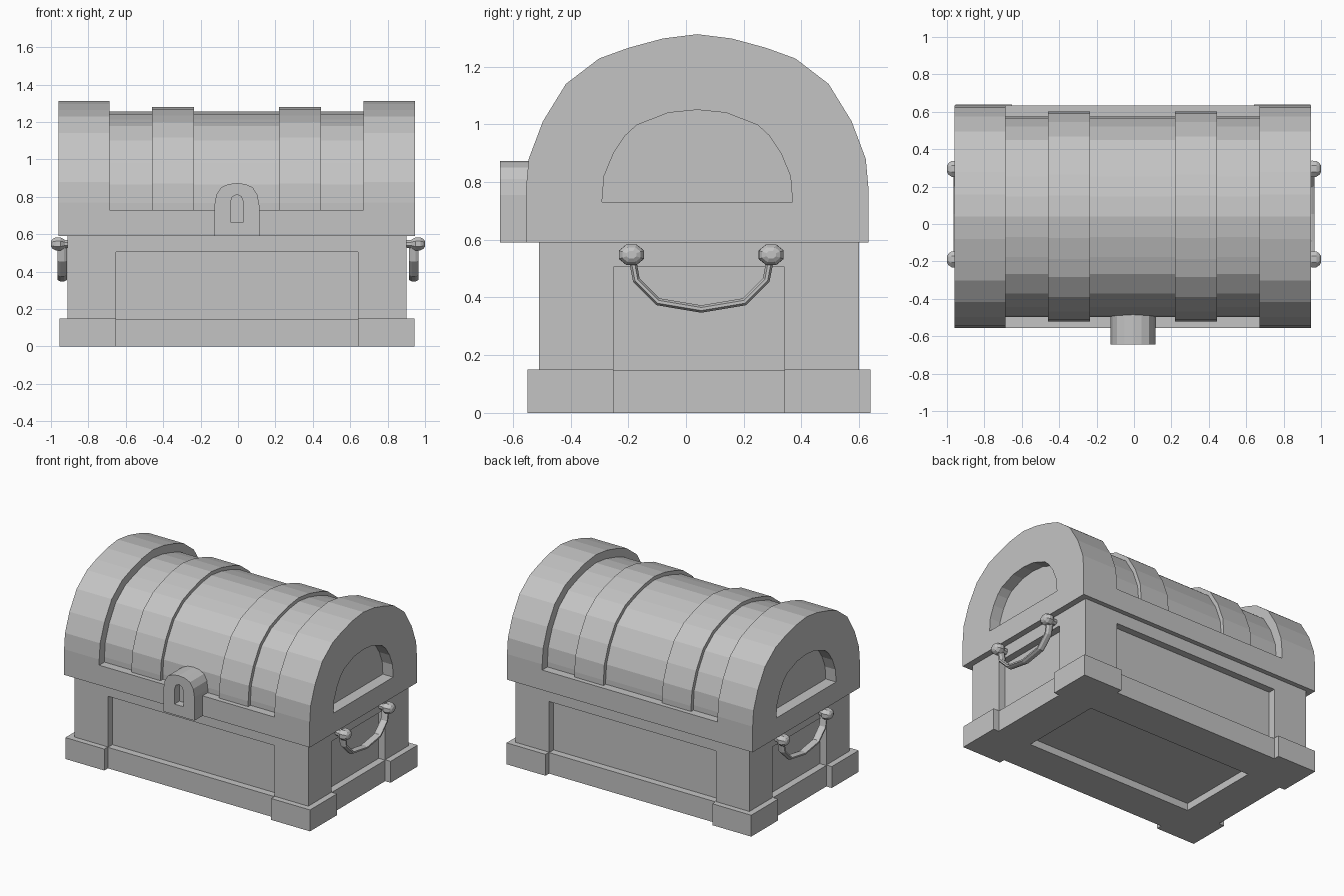
import bpy, bmesh, math
from mathutils import Vector

if "Cube" in bpy.data.objects:
    bpy.data.objects.remove(bpy.data.objects["Cube"])

grey = bpy.data.materials.new("plain grey")
grey.use_nodes = True
colour = (0.55, 0.55, 0.55, 1)
grey.diffuse_color = colour
grey.node_tree.nodes["Principled BSDF"].inputs["Base Color"].default_value = colour

CX, CY = -0.005, 0.045      # centre of the chest


def finish(name, bm):
    bmesh.ops.recalc_face_normals(bm, faces=bm.faces)
    mesh = bpy.data.meshes.new(name)
    bm.to_mesh(mesh)
    bm.free()
    mesh.materials.append(grey)
    ob = bpy.data.objects.new(name, mesh)
    bpy.context.collection.objects.link(ob)
    return ob


def loft(name, rings):
    """Closed skin through rings of points, capped at both ends."""
    bm = bmesh.new()
    rows = [[bm.verts.new(p) for p in ring] for ring in rings]
    n = len(rows[0])
    for a, b in zip(rows, rows[1:]):
        for i in range(n):
            j = (i + 1) % n
            bm.faces.new((a[i], a[j], b[j], b[i]))
    bm.faces.new(rows[0])
    bm.faces.new(rows[-1])
    return finish(name, bm)


def box(name, x, y, z):
    return loft(name, [[(x[0], y[0], h), (x[1], y[0], h), (x[1], y[1], h), (x[0], y[1], h)] for h in z])


def prism_x(name, pts, a, b):
    return loft(name, [[(x, y, z) for y, z in pts] for x in (a, b)])


def prism_y(name, pts, a, b):
    return loft(name, [[(x, y, z) for x, z in pts] for y in (a, b)])


def arch(half, centre):
    """Mirror half an outline, given as (offset, z) from foot to crown."""
    return [(centre - d, z) for d, z in half] + [(centre + d, z) for d, z in reversed(half[:-1])]


def cut(ob, cutter):
    mod = ob.modifiers.new("cut", "BOOLEAN")
    mod.operation, mod.solver, mod.object = "DIFFERENCE", "EXACT", cutter
    bpy.context.view_layer.objects.active = ob
    bpy.ops.object.modifier_apply(modifier=mod.name)
    bpy.data.objects.remove(cutter)


# Body with a sunken panel on each side and underneath
HX, HY, D = 0.907, 0.555, 0.05
PX, PY = 0.647, 0.297
body = box("body", (CX - HX, CX + HX), (CY - HY, CY + HY), (0, 0.59))
panel_z = (0.147, 0.505)
for s in (-1, 1):
    face = CY + s * HY
    cut(body, box("cutter", (CX - PX, CX + PX), sorted((face - s * D, face + s * D)), panel_z))
    face = CX + s * HX
    cut(body, box("cutter", sorted((face - s * D, face + s * D)), (CY - PY, CY + PY), panel_z))
cut(body, box("cutter", (CX - PX, CX + PX), (CY - PY, CY + PY), (-D, D)))

# Corner feet, wrapped round the body corners
for sx, side in ((-1, "right"), (1, "left")):
    for sy, end in ((-1, "front"), (1, "back")):
        box(f"{end}_{side}_foot",
            sorted((CX + sx * PX, CX + sx * 0.949)),
            sorted((CY + sy * PY, CY + sy * 0.595)), (0, 0.15))

# Lid: a low rail, two thick ends, and thinner staves and bands between
LY, RAIL = 0.039, 0.73
curve = [(0.594, 0.77), (0.584, 0.88), (0.535, 1.01), (0.455, 1.14),
         (0.34, 1.228), (0.238, 1.265), (0.12, 1.297), (0, 1.312)]
end_profile = arch([(0.594, 0.59)] + curve, LY)


def lid_profile(scale):
    half = [(0.594, RAIL - 0.05)] + curve
    return arch([(d * scale, RAIL + (z - RAIL) * scale) for d, z in half], LY)


box("lid_rail", (-0.7, 0.68), (LY - 0.594, LY + 0.594), (0.59, RAIL))
prism_x("lid_staves", lid_profile(0.902), -0.7, 0.68)
prism_x("right_lid_band", lid_profile(0.945), -0.46, -0.235)
prism_x("left_lid_band", lid_profile(0.945), 0.22, 0.445)

niche = arch([(0.33, 0.73), (0.323, 0.82), (0.29, 0.9), (0.25, 0.96),
              (0.21, 0.997), (0.1, 1.04), (0, 1.05)], LY)
for name, inner, outer in (("right_lid_end", -0.688, -0.96), ("left_lid_end", 0.672, 0.945)):
    lid_end = prism_x(name, end_profile, inner, outer)
    s = math.copysign(1, outer)
    cut(lid_end, prism_x("cutter", niche, outer - s * 0.08, outer + s * 0.05))

# Lock with a keyhole
LX = -0.006
lock = prism_y("lock", arch([(0.12, 0.59), (0.12, 0.755), (0.11, 0.81), (0.085, 0.85),
                             (0.045, 0.868), (0, 0.873)], LX), -0.645, -0.48)
cut(lock, prism_y("cutter", arch([(0.035, 0.665), (0.035, 0.77), (0.024, 0.8), (0, 0.812)], LX),
                  -0.7, -0.59))

# Handles: a hanging bar between two knobs on each side
HC = 0.053
bar = [(HC + s * d, z) for s, half in (
    (-1, [(0.242, 0.55), (0.225, 0.46), (0.15, 0.385), (0, 0.36)]),
    (1, [(0.15, 0.385), (0.225, 0.46), (0.242, 0.55)])) for d, z in half]
knob = [(0.88, 0.026), (0.925, 0.028), (0.95, 0.047), (0.975, 0.046), (0.992, 0.034), (1.0, 0.018)]
angles = [math.tau * (i + 0.5) / 8 for i in range(8)]

for s, side in ((-1, "right"), (1, "left")):
    rings = []
    for i, (y, z) in enumerate(bar):
        before, after = bar[max(i - 1, 0)], bar[min(i + 1, len(bar) - 1)]
        along = Vector((0, after[0] - before[0], after[1] - before[1])).normalized()
        across = Vector((1, 0, 0)).cross(along)
        mid = Vector((s * 0.94, y, z))
        rings.append([mid + Vector((0.027 * math.cos(a), 0, 0)) + across * 0.014 * math.sin(a)
                      for a in angles])
    loft(f"{side}_handle", rings)
    for y, end in ((bar[0][0], "front"), (bar[-1][0], "back")):
        loft(f"{side}_{end}_knob", [[(s * x, y + r * math.cos(a), 0.548 + 0.82 * r * math.sin(a))
                                     for a in angles] for x, r in knob])
